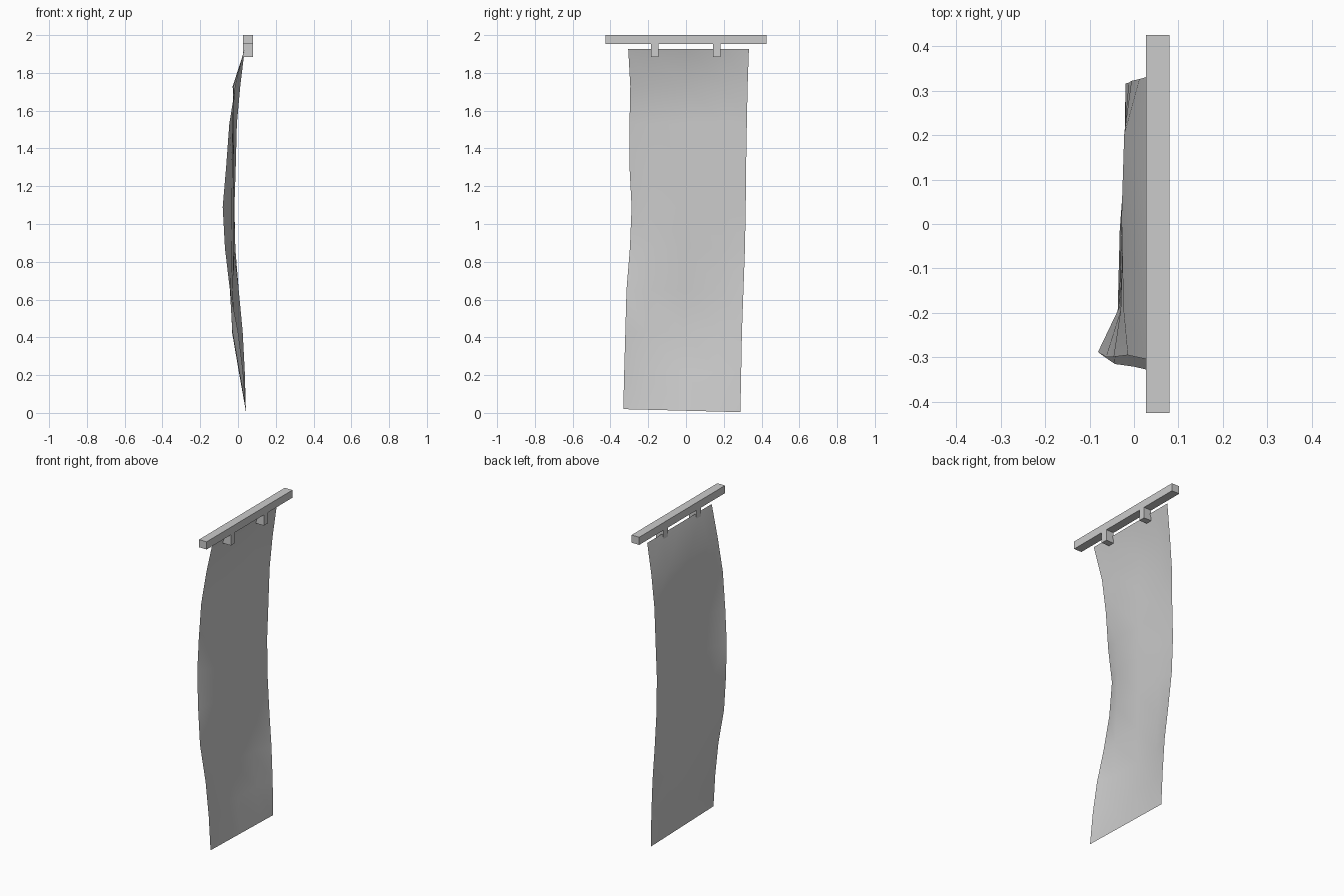
import bpy, bmesh


def box(name, lo, hi):
    """Axis-aligned box between two corners."""
    bm = bmesh.new()
    bmesh.ops.create_cube(bm, size=1)
    for v in bm.verts:
        v.co = [(a + b) / 2 + c * (b - a) for a, b, c in zip(lo, hi, v.co)]
    me = bpy.data.meshes.new(name)
    bm.to_mesh(me)
    bm.free()
    ob = bpy.data.objects.new(name, me)
    bpy.context.collection.objects.link(ob)
    return ob


# Hanging bar and its two clips
box("hanging_bar", (0.027, -0.425, 1.952), (0.08, 0.425, 2.0))
for side, y in (("left", -0.165), ("right", 0.162)):
    box("clip_" + side, (0.027, y - 0.02, 1.885), (0.08, y + 0.02, 1.952))

# Cloth rows: height, y of both edges, then depth at left edge, inner left, middle, inner right, right edge
ROWS = [
    (1.927, -0.306, 0.333, 0.036, 0.036, 0.036, 0.036, 0.036),
    (1.73, -0.295, 0.326, -0.014, -0.024, -0.028, -0.022, 0.012),
    (1.53, -0.299, 0.322, -0.046, -0.030, -0.024, -0.022, -0.006),
    (1.30, -0.299, 0.318, -0.063, -0.030, -0.020, -0.020, -0.012),
    (1.09, -0.288, 0.316, -0.081, -0.032, -0.020, -0.021, -0.019),
    (0.87, -0.297, 0.312, -0.069, -0.034, -0.022, -0.022, -0.014),
    (0.65, -0.315, 0.304, -0.043, -0.037, -0.028, -0.022, 0.004),
    (0.43, -0.321, 0.296, 0.000, -0.030, -0.032, -0.018, 0.025),
    (0.22, -0.327, 0.292, 0.026, 0.006, 0.004, 0.012, 0.036),
    (0.012, -0.332, 0.288, 0.042, 0.042, 0.042, 0.042, 0.042),
]
COLS = (0, 0.17, 0.5, 0.8, 1)

# Cloth: single wavy sheet with a slightly slanted lower hem
bm = bmesh.new()
grid = []
for i, (z, y0, y1, *xs) in enumerate(ROWS):
    slant = 0.016 * (i / (len(ROWS) - 1)) ** 4
    grid.append([bm.verts.new((x, y0 + (y1 - y0) * t, z + slant * (0.5 - t)))
                 for x, t in zip(xs, COLS)])
for a, b in zip(grid, grid[1:]):
    for j in range(len(COLS) - 1):
        f = bm.faces.new((a[j], b[j], b[j + 1], a[j + 1]))
        f.smooth = True
me = bpy.data.meshes.new("cloth_banner")
bm.to_mesh(me)
bm.free()
cloth = bpy.data.objects.new("cloth_banner", me)
bpy.context.collection.objects.link(cloth)
